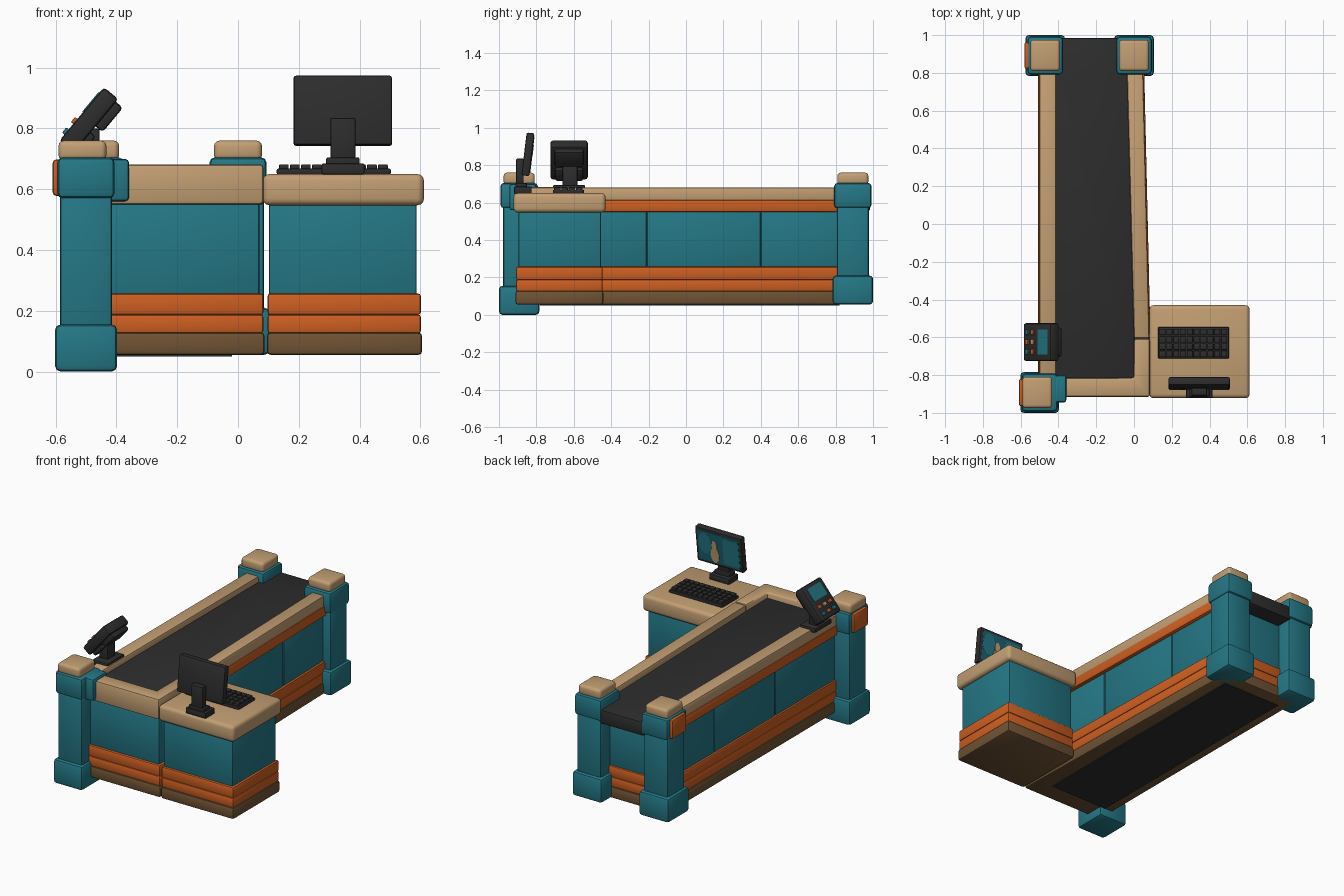
import bpy, bmesh, math
from mathutils import Matrix, Vector

if "Cube" in bpy.data.objects:
    bpy.data.objects.remove(bpy.data.objects["Cube"])

def mat(name, rgb):
    m = bpy.data.materials.new(name)
    lin = [((c / 255 + 0.055) / 1.055) ** 2.4 if c > 10 else c / 3295 for c in rgb]
    m.diffuse_color = (*lin, 1)
    m.use_nodes = True
    m.node_tree.nodes["Principled BSDF"].inputs["Base Color"].default_value = m.diffuse_color
    return m

TEAL = mat("teal", (36, 120, 134))
DEEP = mat("deep_teal", (28, 98, 112))
ORANGE = mat("orange", (206, 95, 33))
TAN = mat("tan", (195, 159, 115))
BROWN = mat("brown", (112, 83, 52))
DARK = mat("charcoal", (45, 45, 46))

def prism(bm, pts, z0, z1, r=0.0, seg=2):
    """Upright block over an xy footprint, all edges rounded by r."""
    t = bmesh.new()
    f = t.faces.new([t.verts.new((x, y, z0)) for x, y in pts])
    new = bmesh.ops.extrude_face_region(t, geom=[f])["geom"]
    bmesh.ops.translate(t, verts=[v for v in new if isinstance(v, bmesh.types.BMVert)],
                        vec=(0, 0, z1 - z0))
    bmesh.ops.recalc_face_normals(t, faces=t.faces[:])
    if r:
        bmesh.ops.bevel(t, geom=t.edges[:], offset=r, segments=seg, profile=0.5, affect='EDGES')
    me = bpy.data.meshes.new("tmp")
    t.to_mesh(me)
    t.free()
    bm.from_mesh(me)
    bpy.data.meshes.remove(me)

def finish(name, bm, m, xf=None):
    bmesh.ops.recalc_face_normals(bm, faces=bm.faces[:])
    if xf:
        bm.transform(xf)
    me = bpy.data.meshes.new(name)
    bm.to_mesh(me)
    bm.free()
    me.materials.append(m)
    ob = bpy.data.objects.new(name, me)
    bpy.context.collection.objects.link(ob)
    bpy.ops.object.select_all(action='DESELECT')
    ob.select_set(True)
    bpy.context.view_layer.objects.active = ob
    bpy.ops.object.shade_smooth_by_angle(angle=math.radians(40))
    return ob

def rect(x0, x1, y0, y1):
    return [(x0, y0), (x1, y0), (x1, y1), (x0, y1)]

def block(name, pts, z0, z1, m, r=0.01, xf=None, seg=2):
    bm = bmesh.new()
    prism(bm, pts, z0, z1, r, seg)
    return finish(name, bm, m, xf)

def boxes(name, items, m, r=0.005, xf=None):
    bm = bmesh.new()
    for x0, x1, y0, y1, z0, z1 in items:
        prism(bm, rect(x0, x1, y0, y1), z0, z1, r)
    return finish(name, bm, m, xf)

def right(y):
    """Slightly slanted right edge of the counter."""
    return 0.088 - 0.022 * (y + 0.91)

def body(g, y0=-0.91, y1=0.9):
    """Counter footprint, inset by g."""
    return [(-0.495 + g, y0 + g), (right(y0) - g, y0 + g), (right(y1) - g, y1 - g), (-0.495 + g, y1 - g)]

# Counter body: plinth, orange bands, core
block("counter_plinth", body(0.0), 0.055, 0.128, BROWN, 0.012)
block("counter_lower_band", body(0.004), 0.125, 0.188, ORANGE, 0.01)
block("counter_upper_band", body(0.004), 0.186, 0.257, ORANGE, 0.01)
block("counter_core", body(0.035), 0.24, 0.6, DEEP, 0)
block("counter_underside_panel", rect(-0.43, -0.02, -0.78, 0.82), 0.05, 0.06, DARK, 0)

# Teal panels with seams between them
bm = bmesh.new()
seams = [-0.885, -0.21, 0.40, 0.87]
for a, b in zip(seams, seams[1:]):
    a, b = a + 0.002, b - 0.002
    prism(bm, rect(-0.48, -0.45, a, b), 0.25, 0.555, 0.006)
    prism(bm, [(right(a) - 0.045, a), (right(a) - 0.018, a), (right(b) - 0.018, b), (right(b) - 0.045, b)],
          0.25, 0.555, 0.006)
prism(bm, rect(-0.47, 0.07, -0.892, -0.86), 0.25, 0.555, 0.006)
prism(bm, rect(-0.47, 0.03, 0.85, 0.885), 0.25, 0.555, 0.006)
finish("counter_panels", bm, TEAL)

# Conveyor belt
block("conveyor_belt", [(-0.42, -0.83), (0.01, -0.83), (-0.03, 0.8), (-0.08, 0.82), (-0.08, 0.985),
                        (-0.395, 0.985), (-0.395, 0.82), (-0.42, 0.8)], 0.555, 0.645, DARK, 0.012)

# Rails: orange trim below, tan top
def rail(name, z0, z1, m, g):
    bm = bmesh.new()
    prism(bm, rect(-0.503 + g, -0.412, -0.80, 0.83), z0, z1, 0.01)
    prism(bm, [(0.0, -0.605), (right(-0.605) + 0.002 - g, -0.605), (right(0.83) - g, 0.83), (-0.038, 0.83)],
          z0, z1, 0.01)
    return finish(name, bm, m)

rail("rail_trim", 0.55, 0.615, ORANGE, -0.004)
rail("side_rails", 0.605, 0.68, TAN, 0.002)
block("front_rail", [(-0.48, -0.915), (0.084, -0.915), (0.084, -0.607), (0.0, -0.607),
                     (0.0, -0.815), (-0.48, -0.815)], 0.55, 0.682, TAN, 0.012)

# Corner posts: foot, shaft, collar, cap
for name, cx, cy, zb, dx in (("front_left", -0.5, -0.892, 0.0, -0.012),
                             ("back_left", -0.47, 0.892, 0.055, 0.0),
                             ("back_right", 0.0, 0.892, 0.055, 0.0)):
    bm = bmesh.new()
    w = 0.102 if cx == -0.5 else 0.105
    for hx, hy, z0, z1, r in ((w, 0.108, zb, zb + 0.155, 0.018),
                              (0.086, 0.086, zb + 0.1, 0.62, 0.014),
                              (0.094, 0.1, 0.57, 0.705, 0.018)):
        prism(bm, rect(cx - hx, cx + hx, cy - hy, cy + hy), z0, z1, r)
    if name == "front_left":
        prism(bm, rect(-0.45, -0.358, -0.945, -0.8), 0.56, 0.7, 0.014)
    finish(name + "_post", bm, TEAL)
    block(name + "_post_cap", rect(cx + dx - 0.079, cx + dx + 0.079, cy - 0.083, cy + 0.083),
          0.695, 0.76, TAN, 0.018, seg=3)
    if "left" in name:
        block(name + "_post_plate", rect(cx - 0.11, cx - 0.08, cy - 0.072, cy + 0.072),
              0.578, 0.698, ORANGE, 0.012)

# Cashier desk
block("desk_plinth", rect(0.095, 0.606, -0.912, -0.442), 0.055, 0.128, BROWN, 0.012)
block("desk_lower_band", rect(0.097, 0.602, -0.908, -0.446), 0.125, 0.188, ORANGE, 0.01)
block("desk_upper_band", rect(0.097, 0.602, -0.908, -0.446), 0.186, 0.257, ORANGE, 0.01)
block("desk_body", rect(0.102, 0.588, -0.895, -0.455), 0.24, 0.57, TEAL, 0.008)
block("desk_top", rect(0.082, 0.612, -0.922, -0.43), 0.547, 0.65, TAN, 0.022, seg=3)

# Keyboard with rows of keys
block("keyboard", rect(0.127, 0.503, -0.712, -0.545), 0.648, 0.668, DARK, 0.006)
keys = []
for i in range(10):
    for j in range(4):
        x, y = 0.135 + i * 0.0362, -0.705 + j * 0.0388
        keys.append((x, x + 0.032, y, y + 0.034, 0.66, 0.682))
boxes("keyboard_keys", keys, DARK, 0.004)

# Monitor: stand, tilted case, screen picture facing the back
boxes("monitor_stand", [(0.275, 0.416, -0.92, -0.825, 0.648, 0.685),
                        (0.29, 0.40, -0.912, -0.85, 0.68, 0.705),
                        (0.304, 0.386, -0.908, -0.868, 0.69, 0.835)], DARK, 0.006)
tilt = Matrix.Translation((0.345, -0.845, 0.858)) @ Matrix.Rotation(math.radians(-7), 4, 'X')
boxes("monitor_case", [(-0.162, 0.162, -0.021, 0.021, -0.115, 0.115)], DARK, 0.008, tilt)
boxes("monitor_screen", [(-0.146, 0.146, 0.018, 0.0225, -0.098, 0.098)], DEEP, 0, tilt)

def picture(name, outline, d, m):
    """Thin plate on the monitor screen from an (x, z) outline."""
    turn = tilt @ Matrix.Rotation(math.radians(90), 4, 'X')
    block(name, outline, -d, -0.02, m, 0, turn)

def oval(cx, cz, rx, rz, n=20):
    return [(cx + rx * math.cos(i * math.tau / n), cz + rz * math.sin(i * math.tau / n)) for i in range(n)]

picture("screen_left_patch", oval(0.095, 0.02, 0.046, 0.07), 0.0235, TEAL)
picture("screen_right_patch", rect(-0.14, -0.03, -0.085, 0.085), 0.0235, TEAL)
picture("screen_figure_body", oval(0.03, -0.045, 0.03, 0.05), 0.0245, TAN)
picture("screen_figure_head", oval(0.03, 0.02, 0.018, 0.032), 0.0255, TAN)

# Card reader: foot, neck, tilted body, screen and buttons
boxes("reader_stand", [(-0.53, -0.42, -0.71, -0.54, 0.665, 0.695),
                       (-0.515, -0.455, -0.66, -0.58, 0.68, 0.80)], DARK, 0.008)
# local x runs up the slope, local z is the face normal
u, n = Vector((0.64, 0, 0.768)), Vector((-0.768, 0, 0.64))
slope = Matrix(((u.x, 0, n.x, -0.513), (0, 1, 0, -0.625), (u.z, 0, n.z, 0.85), (0, 0, 0, 1)))
boxes("reader_body", [(-0.118, 0.112, -0.1, 0.1, -0.062, 0.0),
                      (-0.005, 0.1, -0.078, 0.078, -0.092, -0.05),
                      (-0.11, -0.03, -0.075, 0.075, -0.085, -0.05)], DARK, 0.012, slope)
boxes("reader_screen", [(0.005, 0.088, -0.066, 0.066, -0.004, 0.003)], TEAL, 0, slope)
btn = {ORANGE: [], TEAL: [], TAN: []}
order = [ORANGE, TAN, ORANGE, TEAL, ORANGE, TEAL]
for k, m in enumerate(order):
    x, y = (-0.035 if k < 3 else -0.08), (k % 3 - 1) * 0.052
    btn[m].append((x - 0.011, x + 0.011, y - 0.014, y + 0.014, -0.004, 0.01))
for m, items in btn.items():
    boxes("reader_buttons_" + m.name, items, m, 0.004, slope)
